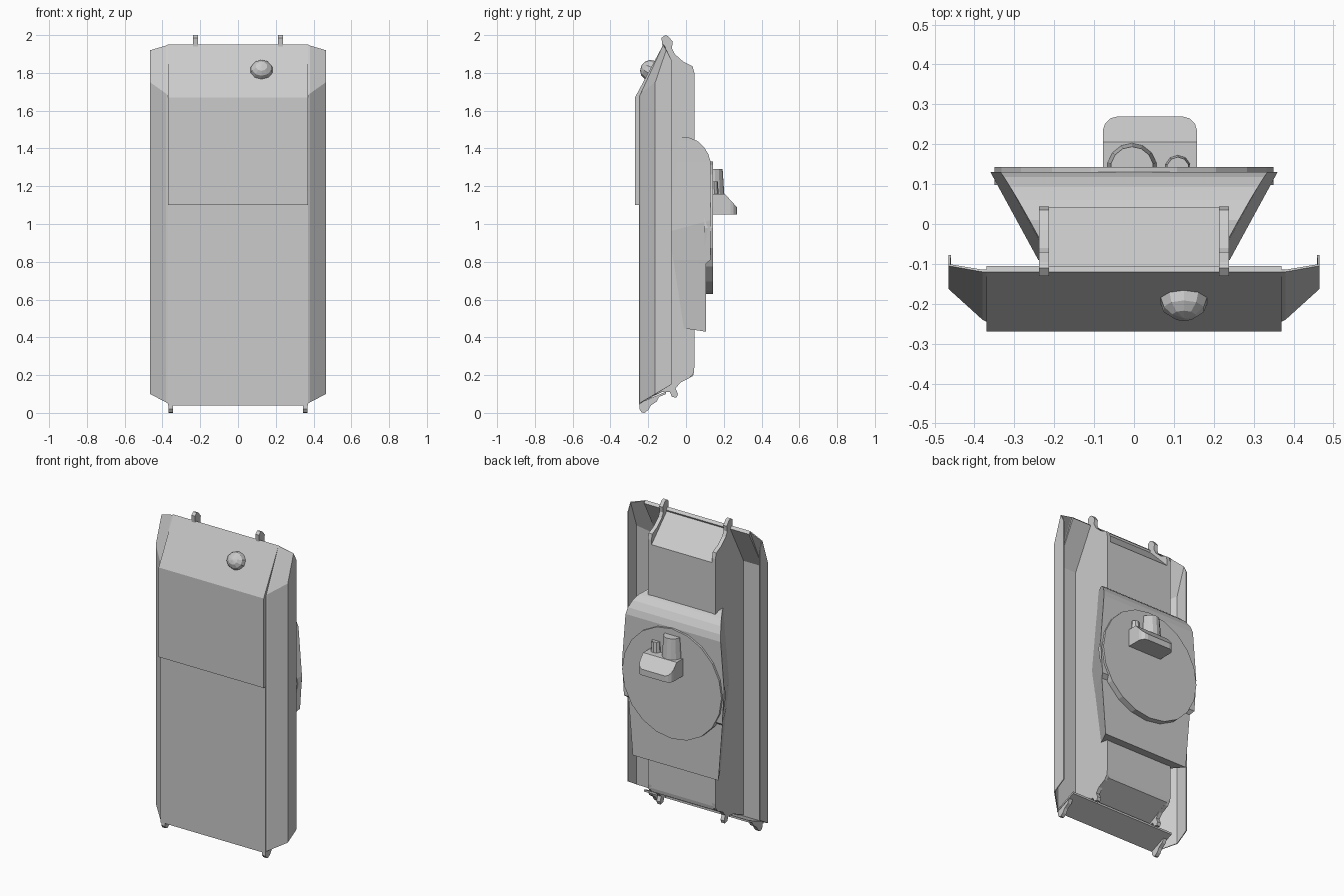
import bpy, bmesh, math
from mathutils import Matrix, Vector

if "Cube" in bpy.data.objects:
    bpy.data.objects.remove(bpy.data.objects["Cube"])


def make(name, bm):
    bmesh.ops.recalc_face_normals(bm, faces=bm.faces)
    me = bpy.data.meshes.new(name)
    bm.to_mesh(me)
    bm.free()
    ob = bpy.data.objects.new(name, me)
    bpy.context.collection.objects.link(ob)
    return ob


def extrude_yz(name, profile, x0, x1):
    """Extrude a side profile of (y, z) points from x0 to x1."""
    bm = bmesh.new()
    face = bm.faces.new([bm.verts.new((x0, y, z)) for y, z in profile])
    out = bmesh.ops.extrude_face_region(bm, geom=[face])
    moved = [v for v in out["geom"] if isinstance(v, bmesh.types.BMVert)]
    bmesh.ops.translate(bm, verts=moved, vec=(x1 - x0, 0, 0))
    return make(name, bm)


def mirror_x(ob):
    ob.modifiers.new("mirror", "MIRROR").use_axis[0] = True
    return ob


def cone(name, r1, r2, depth, loc, sides, axis="Z"):
    bm = bmesh.new()
    rot = Matrix.Rotation(-math.pi / 2, 4, "X") if axis == "Y" else Matrix()
    bmesh.ops.create_cone(bm, cap_ends=True, segments=sides, radius1=r1, radius2=r2,
                          depth=depth, matrix=Matrix.Translation(loc) @ rot)
    return make(name, bm)


# Thin front shell with raised upper plate, sloped head and bottom lip
extrude_yz("front_plate", [(-.105, .10), (-.25, .04), (-.25, 1.10), (-.27, 1.10), (-.27, 1.67),
                           (-.12, 1.95), (-.105, 1.935), (-.24, 1.68), (-.24, .055), (-.105, .113)],
           -.37, .37)

# Central narrow body
extrude_yz("central_body", [(-.245, .05), (.037, .195), (.042, .22), (.042, 1.77), (-.105, 1.92),
                            (-.125, 1.935), (-.245, 1.69)], -.22, .22)

# Side plates of the body with hooked ends
mirror_x(extrude_yz("side_plate", [
    (-.245, .06), (-.13, .11), (-.085, .11), (-.075, .085), (-.05, .08), (-.043, .10), (-.055, .13),
    (-.03, .16), (.02, .185), (.04, .21), (.044, .24), (.044, 1.80), (.035, 1.835), (-.015, 1.86),
    (-.06, 1.90), (-.075, 1.93), (-.07, 1.965), (-.095, 1.995), (-.11, 2.0), (-.13, 1.985),
    (-.125, 1.94), (-.245, 1.69)], .213, .238))

# Lower hooks under the front plate
mirror_x(extrude_yz("lower_hook", [(-.245, .05), (-.247, .02), (-.235, .003), (-.22, 0), (-.2, .015),
                                   (-.185, .04), (-.155, .06), (-.14, .09)], .343, .367))

# Side wings: thin shells bent around the long edges
rows = [
    [(.37, -.245, .05), (.38, -.24, .055), (.465, -.163, .10), (.465, -.078, .15)],
    [(.37, -.245, 1.68), (.38, -.24, 1.69), (.465, -.163, 1.75), (.465, -.078, 1.80)],
    [(.37, -.12, 1.95), (.38, -.12, 1.945), (.465, -.105, 1.92), (.465, -.078, 1.87)],
]
bm = bmesh.new()
grid = [[bm.verts.new(p) for p in row] for row in rows]
for a, b in zip(grid, grid[1:]):
    for i in range(3):
        bm.faces.new((a[i], a[i + 1], b[i + 1], b[i]))
wing = make("side_wing", bm)
# keep the thickness on the inside of the shell
inward = Vector((-1, 1, 0))
flip = sum(f.normal.dot(inward) * f.area for f in wing.data.polygons) > 0
sol = wing.modifiers.new("thickness", "SOLIDIFY")
sol.thickness = .006
sol.offset = 1 if flip else -1
mirror_x(wing)

# Back block with flanks that taper towards the body
# each row: height at the base, height at the back, back y, half width at y = .13
bm = bmesh.new()
rings = []
for zb, zt, y, w in [(.46, .43, .105, .315), (.80, .79, .106, .344), (.81, .81, .13, .346),
                     (.96, 1.02, .13, .36), (1.33, 1.33, .13, .335), (1.37, 1.37, .118, .333),
                     (1.41, 1.41, .093, .331), (1.44, 1.44, .06, .329), (1.46, 1.46, .01, .328)]:
    xb, xt = w - .545 * .22, w - .545 * (.13 - y)
    rings.append([bm.verts.new(p) for p in
                  [(-xb, -.09, zb), (-xt, y, zt), (xt, y, zt), (xb, -.09, zb)]])
for a, b in zip(rings, rings[1:]):
    for i in range(4):
        j = (i + 1) % 4
        bm.faces.new((a[i], a[j], b[j], b[i]))
bm.faces.new(rings[0])
bm.faces.new(rings[-1])
make("back_block", bm)

# Round plate on the back
cone("round_plate", .35, .35, .045, (0, .1205, .98), 20, "Y")

# Mount on the round plate: rounded footprint with sloping upper face
outline = [(-.078, .135), (-.078, .205), (-.078, .235)]
outline += [(-.04 - .038 * math.cos(t), .232 + .038 * math.sin(t))
            for t in (math.pi / 6, math.pi / 3, math.pi / 2)]
outline += [(.08 - x, y) for x, y in reversed(outline)]
bm = bmesh.new()
low = [bm.verts.new((x, y, 1.05)) for x, y in outline]
top = [bm.verts.new((x, y, 1.16 if y < .21 else 1.16 - (y - .205) * 1.1)) for x, y in outline]
n = len(outline)
for i in range(n):
    j = (i + 1) % n
    bm.faces.new((low[i], low[j], top[j], top[i]))
bm.faces.new(low)
bm.faces.new([top[i] for i in (0, 1, n - 2, n - 1)])
bm.faces.new(top[1:n - 1])
make("mount", bm)

# Two posts on the mount
cone("large_post", .064, .054, .15, (-.005, .14, 1.215), 14)
cone("small_post", .034, .028, .085, (.11, .14, 1.183), 10)

# Low-poly dome on the sloped head
bm = bmesh.new()
tilt = Matrix.Rotation(math.radians(62), 4, "X")
bmesh.ops.create_uvsphere(bm, u_segments=10, v_segments=6, radius=1,
                          matrix=Matrix.Translation((.125, -.192, 1.815)) @ tilt
                          @ Matrix.Diagonal((.061, .055, .05, 1)))
make("dome", bm)
